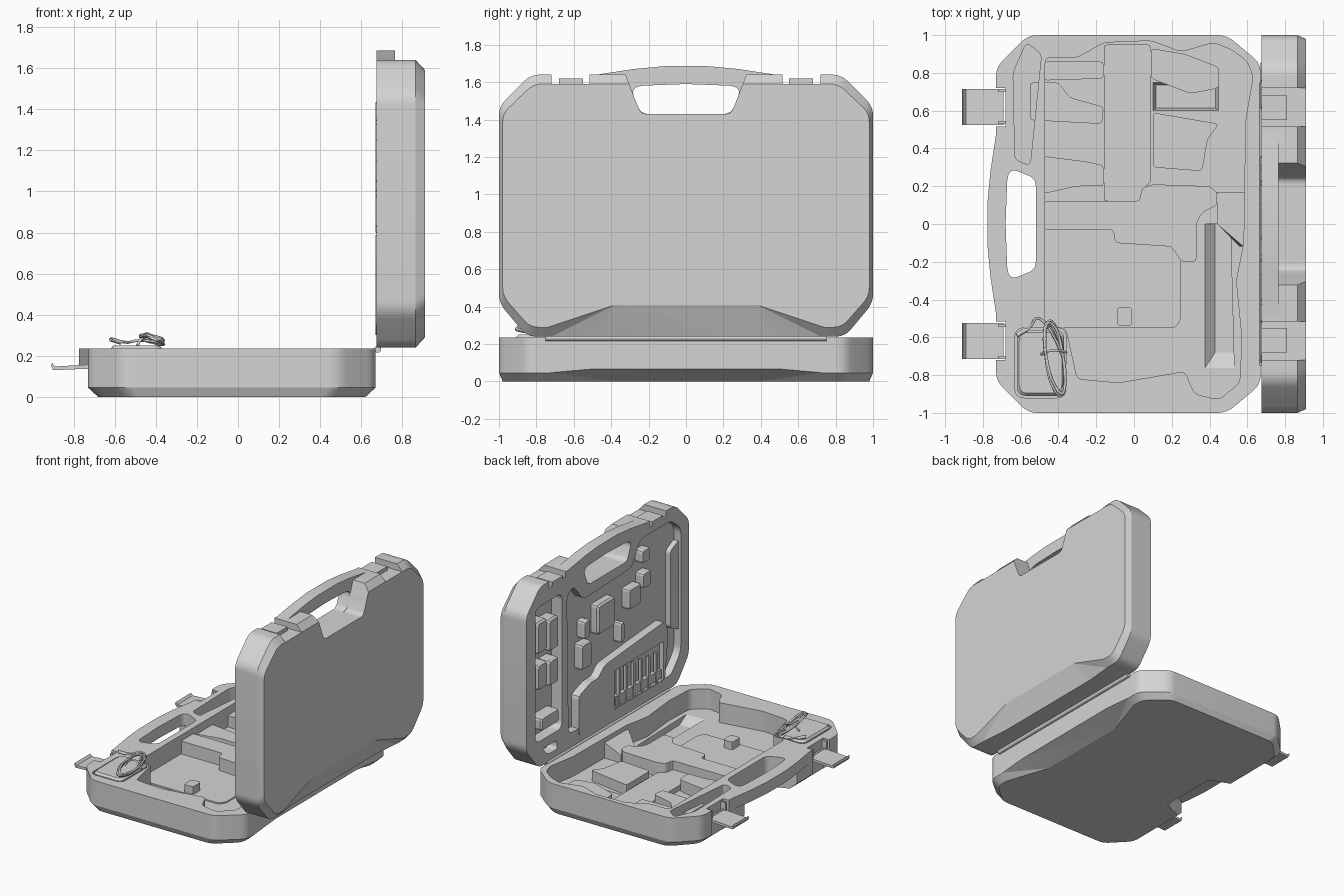
import bpy, bmesh, math, random
from mathutils import Vector

cube = bpy.data.objects.get("Cube")
if cube:
    bpy.data.objects.remove(cube, do_unlink=True)

mat = bpy.data.materials.new("case grey")
mat.use_nodes = True
GREY = (0.66, 0.66, 0.66, 1)
mat.diffuse_color = GREY
mat.node_tree.nodes["Principled BSDF"].inputs["Base Color"].default_value = GREY


# Placement: plan coordinates, and half-shell coordinates (from hinge, across, depth)
def plan(a, b, c):
    return (a, b, c)


def base_map(u, y, w):
    return (0.67 - u, y, 0.235 - w)


def lid_map(u, y, w):
    return (0.675 + w, y, 0.24 + u)


def rounded(pts, r, steps=6):
    out = []
    for i, p in enumerate(pts):
        p, a, b = Vector(p), Vector(pts[i - 1]), Vector(pts[(i + 1) % len(pts)])
        s = p + (a - p).normalized() * min(r, (a - p).length * 0.45)
        e = p + (b - p).normalized() * min(r, (b - p).length * 0.45)
        for k in range(steps + 1):
            t = k / steps
            out.append(tuple(s * (1 - t) ** 2 + p * 2 * t * (1 - t) + e * t * t))
    return out


def rect(a0, a1, b0, b1):
    return [(a0, b0), (a1, b0), (a1, b1), (a0, b1)]


def finish(name, bm):
    bmesh.ops.recalc_face_normals(bm, faces=bm.faces)
    me = bpy.data.meshes.new(name)
    bm.to_mesh(me)
    bm.free()
    me.materials.append(mat)
    ob = bpy.data.objects.new(name, me)
    bpy.context.collection.objects.link(ob)
    return ob


def loft(name, pts, levels, place=plan):
    """Stack copies of an outline; each level is (depth, scale_a, scale_b)."""
    bm = bmesh.new()
    ca = (min(p[0] for p in pts) + max(p[0] for p in pts)) / 2
    cb = (min(p[1] for p in pts) + max(p[1] for p in pts)) / 2
    rings = [[bm.verts.new(place(ca + (a - ca) * sa, cb + (b - cb) * sb, d)) for a, b in pts]
             for d, sa, sb in levels]
    n = len(pts)
    bm.faces.new(rings[0])
    bm.faces.new(rings[-1])
    for r0, r1 in zip(rings, rings[1:]):
        for i in range(n):
            j = (i + 1) % n
            bm.faces.new((r0[i], r0[j], r1[j], r1[i]))
    return finish(name, bm)


def prism(name, pts, d0, d1, place=plan):
    return loft(name, pts, [(d0, 1, 1), (d1, 1, 1)], place)


def hull(name, pts, place=plan):
    bm = bmesh.new()
    for p in pts:
        bm.verts.new(place(*p))
    bmesh.ops.convex_hull(bm, input=bm.verts)
    return finish(name, bm)


def combine(ob, other, op="DIFFERENCE"):
    other.hide_render = True
    mod = ob.modifiers.new("cut", "BOOLEAN")
    mod.operation, mod.object, mod.solver = op, other, "EXACT"
    dg = bpy.context.evaluated_depsgraph_get()
    me = bpy.data.meshes.new_from_object(ob.evaluated_get(dg))
    ob.modifiers.clear()
    ob.data = me
    bpy.data.objects.remove(other, do_unlink=True)


# Half shell shared by base and lid
def shell(name, place):
    half = [(0, 0.85), (0.18, 1), (1.23, 1), (1.40, 0.83)]
    outline = rounded(half + [(u, -y) for u, y in reversed(half)], 0.05)
    body = loft(name, outline, [(0, 1, 1), (0.19, 1, 1), (0.235, 0.93, 0.98)], place)
    notch = [(1.19, -0.24), (1.19, 0.24), (1.34, 0.30), (1.5, 0.36), (1.5, -0.36), (1.34, -0.30)]
    combine(body, prism("grip_notch", rounded(notch, 0.03), 0.085, 0.3, place))
    side = [(1.2, 0.51), (1.395, 0.51), (1.43, 0.28), (1.445, 0.12)]
    grip = side + [(u, -y) for u, y in reversed(side)]
    combine(body, prism("grip", grip, 0, 0.09, place), "UNION")
    hole = [(1.19, -0.24), (1.19, 0.24), (1.31, 0.29), (1.34, 0.26), (1.35, 0), (1.34, -0.26), (1.31, -0.29)]
    combine(body, prism("grip_hole", rounded(hole, 0.04), -0.1, 0.3, place))
    for s in (-1, 1):
        combine(body, prism("latch_notch", rect(1.35, 1.5, s * 0.515, s * 0.72), -0.1, 0.3, place))
    ramp = [(u, s * y, w) for s in (-1, 1) for u, y, w in
            ((-0.01, 0.74, 0.185), (-0.01, 0.5, 0.164), (0.06, 0.74, 0.245), (0.17, 0.38, 0.236),
             (-0.01, 0.74, 0.3), (0.17, 0.38, 0.3))]
    combine(body, hull("hinge_ramp", ramp, place))
    return body


base = shell("case_base", base_map)
lid = shell("case_lid", lid_map)

# Base cavity, side pocket, charger pocket and sunken wells
cavity = [(-0.47, 0.33), (-0.47, 0.88), (-0.3, 0.88), (-0.16, 0.96), (0.09, 0.97), (0.25, 0.91),
          (0.42, 0.96), (0.52, 0.92), (0.6, 0.86), (0.63, 0.78), (0.59, 0.55), (0.58, -0.1), (0.54, -0.3), (0.57, -0.6),
          (0.56, -0.84), (0.45, -0.93), (0.32, -0.9), (0.27, -0.78), (-0.08, -0.84), (-0.3, -0.82),
          (-0.36, -0.55), (-0.47, -0.54), (-0.47, 0.12)]
TOP = 0.4
combine(base, prism("cavity", rounded(cavity, 0.03), 0.08, TOP))
combine(base, prism("side_pocket", rounded([(-0.55, 0.31), (-0.63, 0.34), (-0.64, 0.8), (-0.57, 0.96), (-0.49, 0.9)], 0.03), 0.1, TOP))
combine(base, prism("charger_pocket", rounded(rect(-0.63, -0.36, -0.92, -0.55), 0.05), 0.12, TOP))
combine(base, hull("long_well", [(0.37, 0, 0.085), (0.51, 0, 0.085), (0.53, -0.77, 0.085), (0.37, -0.77, 0.085),
                                 (0.43, 0, 0.03), (0.51, 0, 0.03), (0.53, -0.68, 0.03), (0.43, -0.68, 0.03)]))
combine(base, loft("square_well", rect(0.1, 0.45, 0.6, 0.75), [(0.03, 0.9, 0.82), (0.085, 1, 1)]))

# Moulded rests standing on the base floor
rests = {
    "centre_rest": ([(-0.16, 0.12), (0.03, 0.12), (0.06, 0.2), (0.09, 0.22), (0.09, 0.95), (-0.16, 0.95)], 0.12),
    "upper_rest": ([(-0.48, 0.76), (-0.16, 0.77), (-0.16, 0.86), (-0.48, 0.86)], 0.19),
    "middle_rest": ([(-0.55, 0.55), (-0.17, 0.53), (-0.16, 0.62), (-0.34, 0.67), (-0.4, 0.75), (-0.55, 0.75)], 0.17),
    "lower_rest": ([(-0.48, 0.36), (-0.25, 0.33), (-0.16, 0.31), (-0.16, 0.2), (-0.3, 0.2), (-0.48, 0.16)], 0.17),
    "back_rest": ([(0.09, 0.77), (0.3, 0.69), (0.45, 0.72), (0.45, 0.83), (0.27, 0.9), (0.09, 0.93)], 0.16),
    "front_rest": ([(0.1, 0.3), (0.36, 0.28), (0.39, 0.45), (0.45, 0.53), (0.1, 0.59)], 0.16),
    "bridge": ([(-0.48, 0.12), (0.03, 0.12), (0.04, 0.19), (0.1, 0.21), (0.4, 0.2), (0.44, 0.17), (0.44, 0.1),
                (0.36, 0.06), (0.33, 0), (0.33, -0.2), (0.25, -0.2), (0.2, -0.12), (-0.1, -0.1), (-0.11, -0.03),
                (-0.48, -0.03)], 0.19),
    "tool_floor": ([(-0.48, -0.55), (0.22, -0.55), (0.25, -0.5), (0.25, -0.19), (0.2, -0.11), (-0.1, -0.09),
                    (-0.11, -0.02), (-0.48, -0.02)], 0.09),
    "small_block": (rect(-0.09, -0.01, -0.54, -0.44), 0.15),
}
for name, (pts, z) in rests.items():
    prism(name, rounded(pts, 0.02, 2), 0.07, z)
hull("wall_rest", [(x, y, z) for x, y, z in
                   ((0.44, 0.17, 0.07), (0.44, 0, 0.07), (0.56, -0.12, 0.07), (0.6, -0.12, 0.07), (0.6, 0.17, 0.07),
                    (0.44, 0.17, 0.14), (0.44, 0, 0.14), (0.58, -0.12, 0.2), (0.6, 0.17, 0.2), (0.58, 0.17, 0.2))])

# Lid recesses: wide panel, narrow side column, corner slots
recess = [(0.12, 0.48), (0.1, -0.78), (0.24, -0.9), (1.2, -0.9), (1.3, -0.78), (1.3, -0.4), (1.12, -0.3),
          (1.1, 0.3), (1.25, 0.42), (1.2, 0.5)]
combine(lid, prism("panel_recess", rounded(recess, 0.05), -0.1, 0.06, lid_map))
combine(lid, prism("side_column", rounded(rect(0.2, 1.25, 0.56, 0.89), 0.06), -0.1, 0.09, lid_map))
combine(lid, prism("corner_slot", rounded([(0.06, 0.74), (0.06, 0.62), (0.13, 0.62), (0.13, 0.8)], 0.03), -0.1, 0.08, lid_map))
prism("side_ledge", rounded([(0.45, -0.8), (1.05, -0.8), (1.1, -0.91), (0.4, -0.91)], 0.03), 0.02, 0.08, lid_map)

# Raised tray with a sunken bay of drill bits
tray = [(0.06, 0.36), (0.37, 0.36), (0.42, 0.22), (0.42, 0.12), (0.49, 0.05), (0.52, -0.3), (0.55, -0.7), (0.45, -0.74), (0.1, -0.7)]
bit_tray = prism("bit_tray", rounded(tray, 0.03, 2), -0.005, 0.07, lid_map)
combine(bit_tray, prism("bit_bay", rect(0.1, 0.4, -0.68, -0.08), -0.1, 0.03, lid_map))
prism("bit_holder", rect(0.12, 0.19, -0.66, -0.1), 0.0, 0.04, lid_map)
for i in range(6):
    y = -0.14 - 0.092 * i
    prism("drill_bit", rect(0.11, 0.39 - 0.01 * i, y - 0.01, y + 0.01), -0.005, 0.02, lid_map)

# Holding blocks on the lid: from hinge, across
blocks = [(0.88, 1.13, 0.75, 0.86), (0.85, 1.1, 0.61, 0.72), (0.6, 0.8, 0.75, 0.86), (0.58, 0.78, 0.61, 0.72),
          (0.27, 0.37, 0.6, 0.82), (0.55, 0.75, 0.2, 0.32), (0.78, 0.92, 0.22, 0.29), (0.75, 0.98, -0.09, 0.12),
          (0.8, 0.96, -0.41, -0.26), (1.1, 1.2, -0.52, -0.42), (0.9, 1.02, -0.53, -0.43), (0.58, 0.74, -0.2, -0.16)]
for u0, u1, y0, y1 in blocks:
    loft("lid_block", rounded(rect(u0, u1, y0, y1), 0.02, 2), [(0.1, 1, 1), (0.01, 1, 1), (-0.005, 0.9, 0.9)], lid_map)

# Hinge bar
bar = [(0.68 + 0.017 * math.cos(k * math.tau / 12), 0.232 + 0.017 * math.sin(k * math.tau / 12)) for k in range(12)]
prism("hinge_bar", bar, -0.75, 0.75, lambda a, b, c: (a, c, b))

# Latches: bent flap profile, pivot knuckles, and catches on the lid
flap = [(-0.69, 0.15), (-0.73, 0.137), (-0.90, 0.130), (-0.91, 0.15), (-0.905, 0.165), (-0.89, 0.148), (-0.73, 0.157), (-0.69, 0.17)]
for s in (-1, 1):
    prism("latch_flap", flap, s * 0.525, s * 0.715, lambda a, b, c: (a, c, b))
    for y in (0.53, 0.70):
        prism("latch_knuckle", rect(-0.72, -0.67, s * y, s * (y + 0.015)), 0.14, 0.225)
    prism("latch_pin", rect(-0.705, -0.69, s * 0.53, s * 0.71), 0.15, 0.17)
    prism("lid_catch", rect(1.33, 1.38, s * 0.55, s * 0.68), 0.0, 0.135, lid_map)

# Charger with coiled cable and plug
loft("charger", rounded(rect(-0.62, -0.37, -0.91, -0.56), 0.05), [(0.1, 1, 1), (0.235, 1, 1), (0.25, 0.9, 0.92)])


def cable(name, pts, radius=0.007):
    cu = bpy.data.curves.new(name, "CURVE")
    cu.dimensions = "3D"
    cu.bevel_depth, cu.bevel_resolution, cu.resolution_u = radius, 1, 3
    sp = cu.splines.new("NURBS")
    sp.points.add(len(pts) - 1)
    for p, co in zip(sp.points, pts):
        p.co = (*co, 1)
    sp.use_endpoint_u = True
    cu.materials.append(mat)
    bpy.context.collection.objects.link(bpy.data.objects.new(name, cu))


random.seed(4)
coil = []
for i in range(61):
    t = i / 10 * math.tau
    r = 1 + random.uniform(-0.12, 0.12)
    coil.append((-0.42 + 0.05 * r * math.cos(t) - 0.03 * math.sin(t), -0.71 + 0.2 * r * math.sin(t),
                 0.27 + 0.025 * random.random() - 0.02 * math.cos(t)))
cable("cable_coil", coil)
cable("cable_tie", [(-0.49, -0.69, 0.25), (-0.47, -0.67, 0.31), (-0.4, -0.66, 0.32), (-0.36, -0.68, 0.25)])
cable("cable_lead", [coil[-1], (-0.44, -0.53, 0.28), (-0.55, -0.46, 0.27), (-0.52, -0.54, 0.26), (-0.6, -0.58, 0.275)])
cable("plug", [(-0.62, -0.59, 0.28), (-0.6, -0.575, 0.275), (-0.57, -0.56, 0.265)], 0.012)

# Smooth curved corners, keep crisp edges
bpy.ops.object.select_all(action="DESELECT")
for ob in (base, lid):
    ob.select_set(True)
    bpy.context.view_layer.objects.active = ob
bpy.ops.object.shade_smooth_by_angle(angle=math.radians(15))
